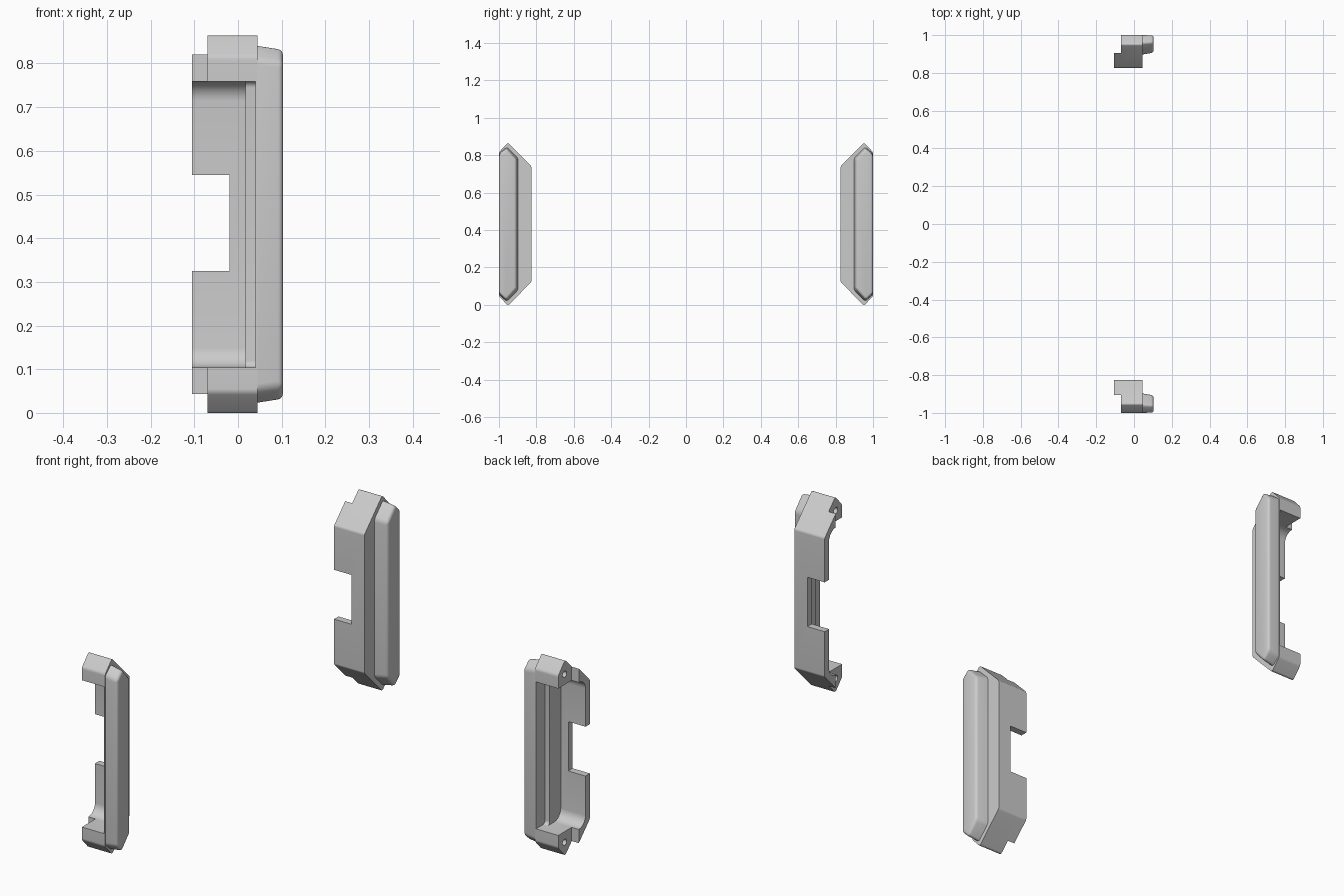
import bpy, bmesh, math
from mathutils import Vector

if "Cube" in bpy.data.objects:
    bpy.data.objects.remove(bpy.data.objects["Cube"])

MID = 0.4325  # half height, the bracket is symmetric about it


def rounded(pts, seg=5):
    """Round each (y, z, radius) corner of a polygon."""
    out = []
    n = len(pts)
    for i, (y, z, r) in enumerate(pts):
        p = Vector((y, z))
        if r == 0:
            out.append(p)
            continue
        a = (Vector(pts[i - 1][:2]) - p).normalized()
        b = (Vector(pts[(i + 1) % n][:2]) - p).normalized()
        half = a.angle(b) / 2
        t = r / math.tan(half)
        c = p + (a + b).normalized() * (r / math.sin(half))
        va, vb = p + a * t - c, p + b * t - c
        for k in range(seg + 1):
            d = va.lerp(vb, k / seg).normalized() * r
            out.append(c + d)
    return out


def symmetric(upper):
    """Complete an upper half outline with its reflection about MID."""
    return upper + [(y, 2 * MID - z, r) for y, z, r in reversed(upper)]


def loft(name, ring0, x0, ring1, x1, bevel=0):
    """Solid between two YZ outlines, optionally with all but the first ring rounded."""
    bm = bmesh.new()
    a = [bm.verts.new((x0, *p)) for p in ring0]
    b = [bm.verts.new((x1, *p)) for p in ring1]
    n = len(a)
    for i in range(n):
        j = (i + 1) % n
        bm.faces.new((a[i], a[j], b[j], b[i]))
    bm.faces.new(a)
    bm.faces.new(b)
    bmesh.ops.recalc_face_normals(bm, faces=bm.faces)
    if bevel:
        edges = [e for e in bm.edges if any(v.co.x > x1 - 1e-4 for v in e.verts)]
        bmesh.ops.bevel(bm, geom=edges, offset=bevel, segments=4,
                        profile=0.5, affect='EDGES')
    me = bpy.data.meshes.new(name)
    bm.to_mesh(me)
    bm.free()
    ob = bpy.data.objects.new(name, me)
    bpy.context.collection.objects.link(ob)
    return ob


def prism(name, pts, x0, x1):
    ring = rounded(pts)
    return loft(name, ring, x0, ring, x1)


def box_outline(y0, y1, z0, z1, r=0):
    """Rectangle whose two corners at y0 are rounded."""
    return [(y0, z0, r), (y1, z0, 0), (y1, z1, 0), (y0, z1, r)]


def combine(target, tool, op):
    m = target.modifiers.new(op, 'BOOLEAN')
    m.operation, m.object, m.solver = op, tool, 'EXACT'
    bpy.context.view_layer.objects.active = target
    bpy.ops.object.modifier_apply(modifier=m.name)
    bpy.data.objects.remove(tool)


# Main body with chamfered ends
body = prism("end_bracket", symmetric([
    (0.827, 0.742, 0.015), (0.952, 0.869, 0.010), (1.0, 0.817, 0.02)]), -0.105, 0.045)

# Tapered flange along the +x side
outer = [Vector((y, z)) for y, z, r in symmetric([
    (0.895, 0.786, 0), (0.957, 0.848, 0), (0.9995, 0.812, 0)])]
inner = [Vector((1 - (1 - p.x) * 0.88 - 0.0005, MID + (p.y - MID) * 0.973)) for p in outer]
combine(body, loft("flange", outer, 0.03, inner, 0.103, 0.012), 'UNION')

# Step that leaves the thin lip on the -x side
combine(body, prism("lip_cut", box_outline(0.905, 1.1, -0.1, 1.0), -0.2, -0.07), 'DIFFERENCE')

# Stepped cavity, open outwards and to -x
combine(body, prism("deep_cavity", box_outline(0.858, 1.1, 0.105, 0.76, 0.045),
                    -0.2, 0.017), 'DIFFERENCE')
combine(body, prism("ledge_cavity", box_outline(0.936, 1.1, 0.105, 0.76, 0.015),
                    -0.19, 0.04), 'DIFFERENCE')

# Notch in the inner wall
combine(body, prism("wall_notch", box_outline(0.75, 0.9, 0.325, 0.545), -0.21, -0.02), 'DIFFERENCE')

# Screw holes in both end caps
for z in (0.058, 2 * MID - 0.058):
    ring = [Vector((0.955 + 0.014 * math.cos(k * math.tau / 24),
                    z + 0.014 * math.sin(k * math.tau / 24))) for k in range(24)]
    combine(body, loft("screw_hole", ring, -0.12, ring, -0.01), 'DIFFERENCE')

# Opposite bracket
m = body.modifiers.new("mirror", 'MIRROR')
m.use_axis = (False, True, False)
bpy.ops.object.select_all(action='DESELECT')
body.select_set(True)
bpy.context.view_layer.objects.active = body
bpy.ops.object.modifier_apply(modifier=m.name)

# Settle exactly on the ground
low = min(v.co.z for v in body.data.vertices)
for v in body.data.vertices:
    v.co.z -= low
bpy.ops.object.shade_smooth_by_angle(angle=math.radians(30))
